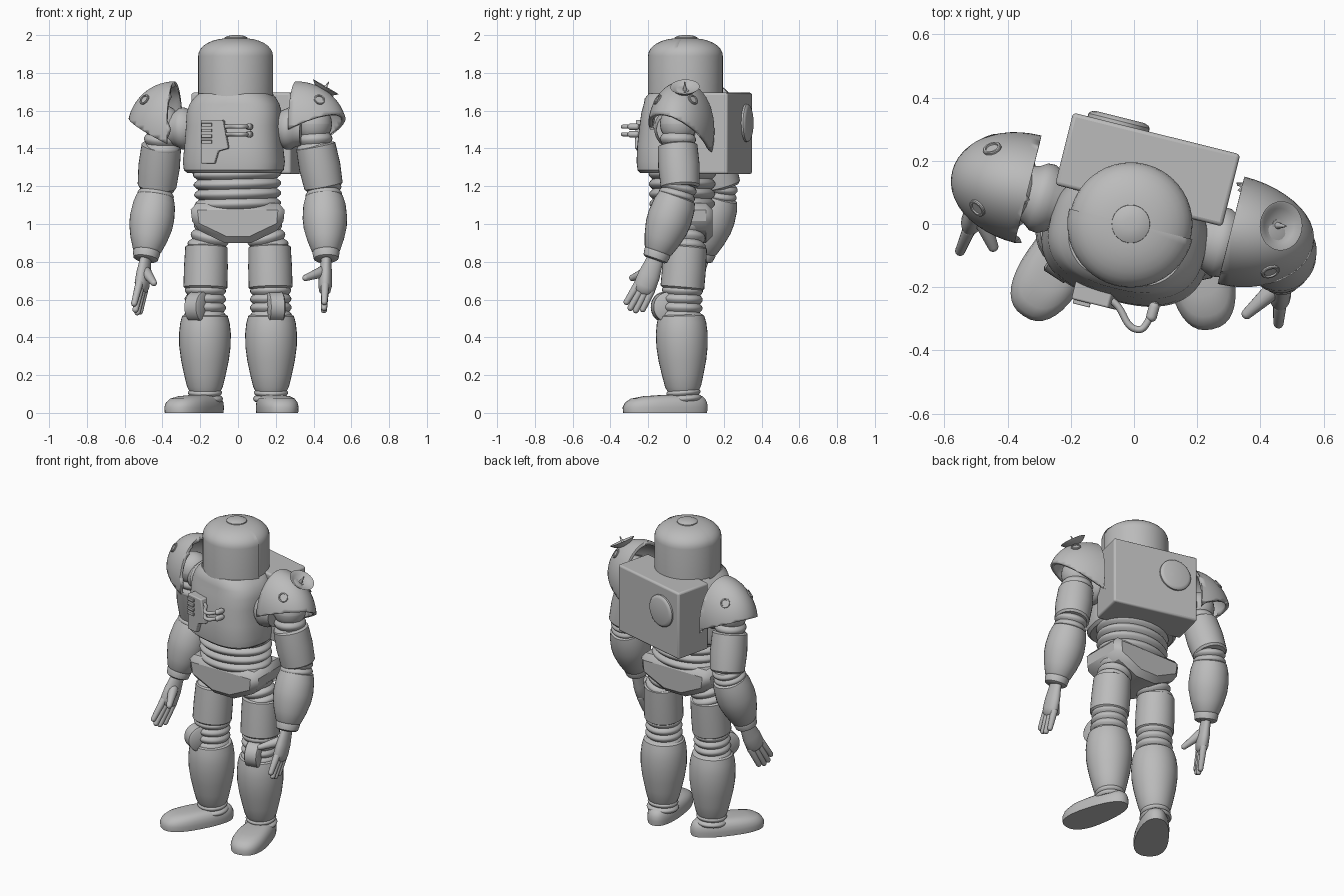
import bpy, bmesh
from math import sin, cos, pi, radians, copysign
from mathutils import Vector, Matrix

cube = bpy.data.objects.get("Cube")
if cube:
    bpy.data.objects.remove(cube)

grey = bpy.data.materials.new("plain_grey")
grey.use_nodes = True
grey.diffuse_color = (0.5, 0.5, 0.5, 1)
grey.node_tree.nodes["Principled BSDF"].inputs["Base Color"].default_value = (0.5, 0.5, 0.5, 1)

# The upper body is twisted against the hips
TWIST = Matrix.Translation((-0.01, 0, 0)) @ Matrix.Rotation(radians(-14), 4, 'Z')
FLAT = Matrix.Identity(4)


def finish(name, bm, matrix=FLAT, bevel=0):
    bmesh.ops.recalc_face_normals(bm, faces=bm.faces)
    bm.transform(matrix)
    mesh = bpy.data.meshes.new(name)
    bm.to_mesh(mesh)
    bm.free()
    mesh.materials.append(grey)
    obj = bpy.data.objects.new(name, mesh)
    bpy.context.collection.objects.link(obj)
    if bevel:
        mod = obj.modifiers.new("Bevel", 'BEVEL')
        mod.width, mod.segments = bevel, 3
    bpy.ops.object.select_all(action='DESELECT')
    obj.select_set(True)
    bpy.context.view_layer.objects.active = obj
    bpy.ops.object.shade_smooth_by_angle(angle=radians(38))
    return obj


def loft(sections, power=2, n=40, taper=0):
    """Stack superellipse sections (z, centre y, x radius, y radius)."""
    bm, rows = bmesh.new(), []
    for z, cy, rx, ry in sections:
        row = []
        for i in range(n):
            c, s = cos(2 * pi * i / n), sin(2 * pi * i / n)
            x, y = (copysign(abs(v) ** (2 / power), v) for v in (c, s))
            row.append(bm.verts.new((x * rx * (1 - taper * y), cy + y * ry, z)))
        rows.append(row)
    for a, b in zip(rows, rows[1:]):
        for i in range(n):
            bm.faces.new((a[i], a[(i + 1) % n], b[(i + 1) % n], b[i]))
    bm.faces.new(rows[0][::-1])
    bm.faces.new(rows[-1])
    return bm


def limb(name, start, end, profile, side=(1, 0, 0), flat=1, n=32):
    """Turned shape between two points; profile holds (fraction, radius)."""
    start, end = Vector(start), Vector(end)
    z = (end - start).normalized()
    y = z.cross(Vector(side)).normalized()
    x = y.cross(z)
    frame = Matrix((x, y, z)).transposed().to_4x4()
    length = (end - start).length
    bm = loft([(t * length, 0, r, r * flat) for t, r in profile], n=n)
    return finish(name, bm, Matrix.Translation(start) @ frame)


def folds(count, r0, r1, depth):
    """Bellows profile going from radius r0 to r1."""
    steps = count * 8
    return [(i / steps, r0 + (r1 - r0) * i / steps - depth * (1 - abs(sin(pi * i / 8))))
            for i in range(steps + 1)]


def capsule(r0, r1, length):
    """Rounded-end profile for a limb of the given length."""
    a = [(r0 * (1 - cos(k * pi / 10)) / length, max(r0 * sin(k * pi / 10), .001)) for k in range(6)]
    b = [(1 - r1 * (1 - cos(k * pi / 10)) / length, max(r1 * sin(k * pi / 10), .001)) for k in range(5, -1, -1)]
    return a + b


def rod(name, a, b, r0, r1, n=16):
    return limb(name, a, b, capsule(r0, r1, (Vector(b) - Vector(a)).length), n=n)


def prism(name, outline, y0, y1, matrix=FLAT, bevel=0):
    bm = bmesh.new()
    face = bm.faces.new([bm.verts.new((x, y0, z)) for x, z in outline])
    out = bmesh.ops.extrude_face_region(bm, geom=[face])
    new = [v for v in out["geom"] if isinstance(v, bmesh.types.BMVert)]
    bmesh.ops.translate(bm, verts=new, vec=(0, y1 - y0, 0))
    return finish(name, bm, matrix, bevel)


def box(name, centre, size, matrix=FLAT, bevel=0):
    x, z = centre[0], centre[2]
    w, h = size[0] / 2, size[2] / 2
    return prism(name, [(x - w, z - h), (x + w, z - h), (x + w, z + h), (x - w, z + h)],
                 centre[1] - size[1] / 2, centre[1] + size[1] / 2, matrix, bevel)


# Helmet with a slightly larger front shell and a top cap
def helmet(grow):
    dome = [(1.89 + .095 * sin(a * pi / 16), 0, .195 * cos(a * pi / 16) ** .8 + grow, .195 * cos(a * pi / 16) ** .8 + grow)
            for a in range(8)]
    return loft([(1.6, 0, .195 + grow, .195 + grow)] + dome, n=48)


finish("helmet", helmet(0), TWIST)
visor = helmet(.006)
bmesh.ops.bisect_plane(visor, geom=visor.verts[:] + visor.edges[:] + visor.faces[:],
                       plane_co=(0, 0, 0), plane_no=(0, 1, 0), clear_outer=True)
finish("visor", visor, TWIST)
limb("helmet_cap", (-.01, 0, 1.97), (-.01, 0, 2), [(0, .062), (.6, .06), (.85, .045), (1, .02)])

# Torso
finish("chest", loft([(1.27, -.05, .245, .18), (1.285, -.05, .262, .195), (1.33, -.05, .268, .2),
                      (1.42, -.05, .258, .197), (1.52, -.045, .252, .19), (1.59, -.04, .25, .185),
                      (1.635, -.035, .236, .178), (1.665, -.025, .215, .185), (1.69, -.01, .19, .18)],
                     power=2.6, n=56), TWIST)
limb("waist_bellows", (0, -.02, 1.08), (-.005, -.02, 1.29), folds(4, .228, .235, .025), flat=.76, n=48)
hips = prism("hips", [(-.255, 1.11), (-.238, .98), (-.07, .9), (.07, .9), (.238, .98), (.25, 1.11)], -.175, .14)
bev = hips.modifiers.new("Corner", 'BEVEL')
bev.width, bev.segments = .035, 1
box("backpack", (.01, .18, 1.48), (.545, .235, .43), TWIST @ Matrix.Translation((0, 0, 0)), .012)
disc_at = TWIST @ Vector((-.115, .27, 1.535))
limb("backpack_disc", disc_at, disc_at + TWIST.to_3x3() @ Vector((0, .05, 0)),
     [(0, .1), (.75, .1), (.9, .094), (1, .08)])

# Chest controls and hoses
prism("control_panel", [(-.125, 1.55), (-.005, 1.55), (.025, 1.4), (-.03, 1.385), (-.05, 1.32), (-.125, 1.32)],
      -.275, -.2, TWIST, .006)
for i in range(4):
    box("panel_button", (-.09, -.278, 1.525 - i * .03), (.055, .02, .018), TWIST, .002)
for z in (1.515, 1.475):
    curve = bpy.data.curves.new("hose", 'CURVE')
    curve.dimensions = '3D'
    curve.bevel_depth, curve.bevel_resolution = .011, 3
    line = curve.splines.new('NURBS')
    path = [(0, -.25), (.03, -.26), (.06, -.31), (.1, -.325), (.13, -.31), (.135, -.22)]
    line.points.add(len(path) - 1)
    for p, (x, y) in zip(line.points, path):
        p.co = (x, y, z, 1)
    line.use_endpoint_u = True
    line.order_u = 4
    curve.materials.append(grey)
    hose = bpy.data.objects.new("hose", curve)
    hose.matrix_world = TWIST
    bpy.context.collection.objects.link(hose)
    end = TWIST @ Vector((.134, -.285, z))
    rod("hose_plug", end, TWIST @ Vector((.135, -.22, z)), .017, .017)

# Legs: bellows, thigh, knee, shin, ankle and foot
for s, label, turn, pad_x, heel in ((-1, "right", -33, -.21, (-.225, -.1)), (1, "left", 12, .195, (.2, -.11))):
    limb(label + "_hip_bellows", (s * .13, 0, 1.0), (s * .17, 0, .85), folds(3, .098, .108, .016))
    limb(label + "_thigh", (s * .167, 0, .885), (s * .173, -.02, .655),
         [(0, .1), (.03, .112), (.5, .116), (.96, .116), (1, .105)])
    limb(label + "_knee_bellows", (s * .172, -.018, .67), (s * .175, -.025, .49), folds(4, .108, .112, .014))
    limb(label + "_shin", (s * .175, -.025, .525), (s * .175, -.015, .11),
         [(0, .1), (.03, .121), (.12, .131), (.25, .137), (.42, .136), (.6, .126), (.78, .11),
          (.93, .095), (1, .08)])
    limb(label + "_ankle_bellows", (s * .175, -.015, .125), (s * .175, -.01, .06), folds(2, .088, .098, .012))
    across = Matrix.Rotation(radians(turn), 3, 'Z') @ Vector((.043, 0, 0))
    centre = Vector((pad_x, -.1, .56))
    limb(label + "_knee_pad", centre - across, centre + across, [(0, .07), (.08, .08), (.92, .08), (1, .07)])
    foot = loft([(0, 0, .098, .225), (.03, 0, .1, .228), (.055, .005, .096, .22), (.075, .015, .085, .2),
                 (.088, .04, .068, .16), (.094, .07, .045, .1)], power=2.4, taper=.16)
    finish(label + "_foot", foot, Matrix.Translation((*heel, 0)) @ Matrix.Rotation(radians(turn), 4, 'Z'))

# Arms: joints run shoulder, arm top, elbow, wrist, knuckles, fingertips, thumb
ARMS = {
    "right": [(-.40, .11, 1.53), (-.405, .125, 1.42), (-.43, .19, 1.19), (-.49, .075, .81),
              (-.51, .01, .66), (-.54, -.06, .53), (-.44, -.085, .68)],
    "left": [(.40, -.04, 1.53), (.41, -.045, 1.42), (.455, -.03, 1.19), (.467, -.165, .81),
             (.46, -.225, .65), (.455, -.285, .54), (.345, -.295, .71)]}
for label, joints in ARMS.items():
    shoulder, top, elbow, wrist, knuckle, tip, thumb = map(Vector, joints)
    side = -1 if label == "right" else 1
    socket = TWIST @ Vector((side * .22, .01, 1.51))
    limb(label + "_shoulder_joint", socket, TWIST @ Vector((side * .36, .015, 1.5)),
         [(0, .08), (.25, .1), (.42, .112), (.6, .11), (.75, .095), (1, .085)])
    rod(label + "_shoulder_ball", shoulder + Vector((0, 0, .1)), shoulder - Vector((0, 0, .1)), .098, .098, 32)
    limb(label + "_shoulder_bellows", shoulder, top - Vector((0, 0, .05)), folds(3, .09, .1, .014))
    limb(label + "_upper_arm", top, elbow, [(0, .09), (.03, .105), (.5, .11), (.95, .103), (1, .092)])
    limb(label + "_elbow_bellows", elbow + (top - elbow) * .1, elbow + (wrist - elbow) * .25,
         folds(3, .095, .1, .013))
    limb(label + "_forearm", elbow.lerp(wrist, .1), wrist,
         [(0, .08), (.03, .1), (.15, .112), (.35, .118), (.5, .114), (.68, .098), (.85, .076), (.87, .07),
          (.89, .072), (.98, .066), (1, .055)])
    # Hand
    reach = (tip - wrist).normalized()
    spread = Vector((0, 1, 0)) if side > 0 else Vector((.35, .9, 0))
    spread = (spread - reach * spread.dot(reach)).normalized()
    limb(label + "_palm", wrist - reach * .02, knuckle - reach * -.02,
         [(0, .045), (.2, .048), (.5, .058), (.8, .06), (.94, .05), (1, .03)], side=spread, flat=.6, n=24)
    for k in (-1.5, -.5, .5, 1.5):
        rod(label + "_finger", knuckle + spread * k * .026 - reach * .03,
            tip + spread * k * .032 + reach * (.005 if abs(k) < 1 else -.015), .021, .016)
    rod(label + "_thumb", wrist.lerp(knuckle, .35), thumb, .03, .017)

# Shoulder guards: hollow quarter domes with port rings
for label, side, centre, out, pitch in (("right", -1, (-.335, .11, 1.5), .255, .1),
                                        ("left", 1, (.307, -.02, 1.5), .275, -.35)):
    place = Matrix.Translation(centre) @ Matrix.Rotation(radians(-14), 4, 'Z')
    size = Vector((out, .175, .255))
    bm = bmesh.new()
    bmesh.ops.create_uvsphere(bm, u_segments=48, v_segments=32, radius=1)
    bm.transform(Matrix.Diagonal((*size, 1)))
    for co, no in (((0, 0, 0), (side, 0, 0)), ((0, 0, -.06), (-.5 * side, -pitch, 1))):
        bmesh.ops.bisect_plane(bm, geom=bm.verts[:] + bm.edges[:] + bm.faces[:],
                               plane_co=co, plane_no=no, clear_inner=True)
    guard = finish(label + "_shoulder_guard", bm, place)
    shell = guard.modifiers.new("Shell", 'SOLIDIFY')
    shell.thickness, shell.offset = .022, -1
    for y in (-.55, .55):
        d = Vector((side * .55, y, .62)).normalized()
        spot = Vector([d[i] * size[i] for i in range(3)])
        normal = Vector([d[i] / size[i] for i in range(3)]).normalized()
        a, b = place @ (spot - normal * .02), place @ (spot + normal * .006)
        limb(label + "_guard_port", a, b, [(0, .03), (.9, .03), (1, .027), (1, .021), (.8, .02)], n=24)

# Dish antenna on the left guard
base, aim = Vector((.45, -.005, 1.7)), Vector((.5, -.03, .86)).normalized()
limb("dish_stem", base - aim * .06, base + aim * .01, [(0, .02), (1, .02)], n=16)
limb("dish", base, base + aim * .03,
     [(0, .03), (.3, .055), (1, .078), (1, .073), (.6, .055), (.3, .03), (.2, .004)])
limb("dish_feed", base + aim * .005, base + aim * .06, [(0, .012), (.6, .006), (1, .003)], n=12)
